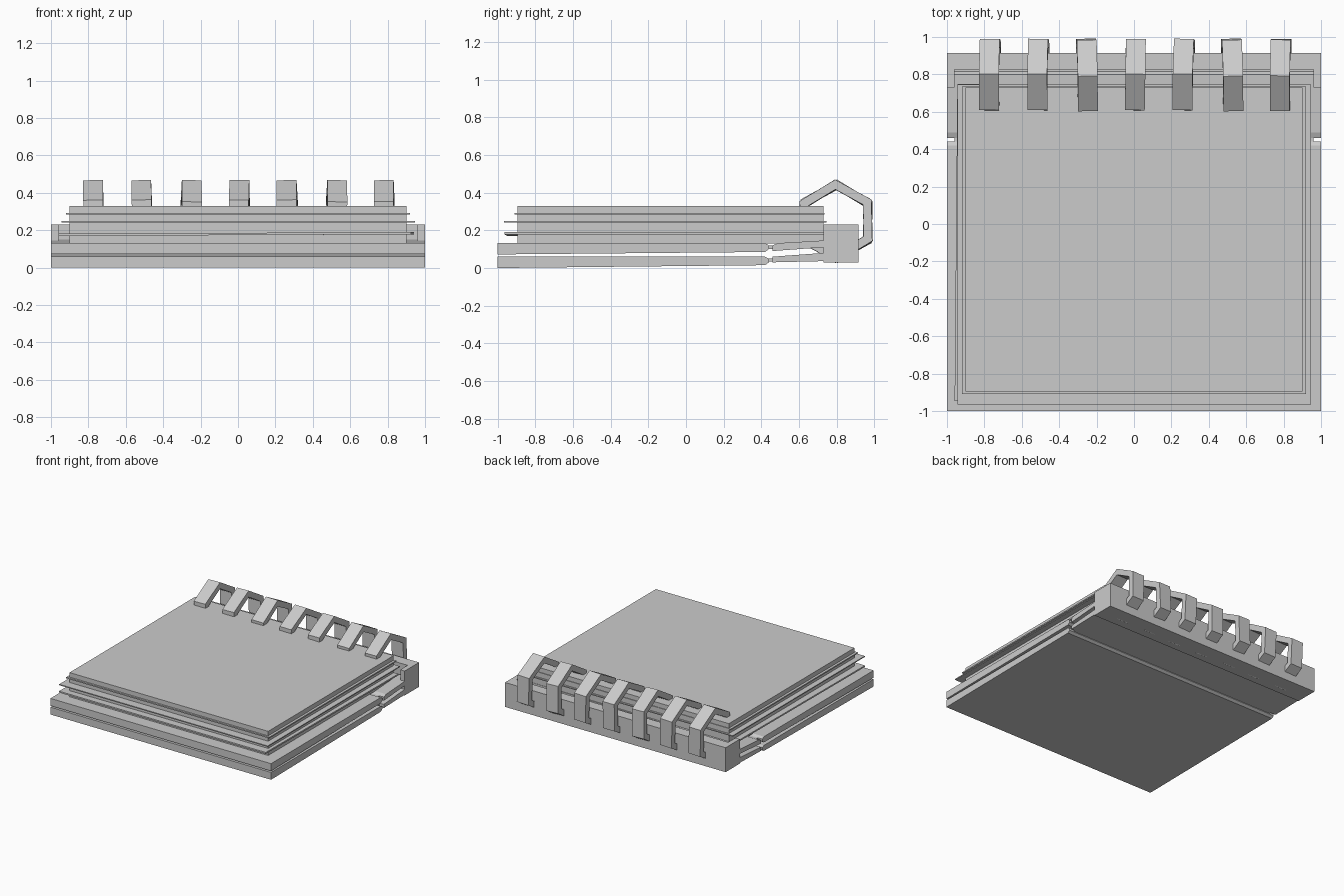
import bpy, bmesh, math, random
from mathutils import Matrix, Vector

random.seed(4)
cube = bpy.data.objects.get("Cube")
if cube:
    bpy.data.objects.remove(cube, do_unlink=True)

grey = bpy.data.materials.new("plain_grey")
grey.use_nodes = True
grey.diffuse_color = (0.6, 0.6, 0.6, 1)
grey.node_tree.nodes["Principled BSDF"].inputs["Base Color"].default_value = (0.6, 0.6, 0.6, 1)


def finish(name, bm):
    bmesh.ops.recalc_face_normals(bm, faces=bm.faces)
    mesh = bpy.data.meshes.new(name)
    bm.to_mesh(mesh)
    bm.free()
    mesh.materials.append(grey)
    obj = bpy.data.objects.new(name, mesh)
    bpy.context.collection.objects.link(obj)
    return obj


def box(name, x, y, z):
    bm = bmesh.new()
    size = Vector((x[1] - x[0], y[1] - y[0], z[1] - z[0]))
    mid = Vector((x[0] + x[1], y[0] + y[1], z[0] + z[1])) / 2
    bmesh.ops.create_cube(bm, size=1, matrix=Matrix.Translation(mid) @ Matrix.Diagonal(size).to_4x4())
    return finish(name, bm)


def extrude(name, profile, x0, x1):
    """Extrude a (y, z) outline along x."""
    bm = bmesh.new()
    face = bm.faces.new([bm.verts.new((x0, y, z)) for y, z in profile])
    new = bmesh.ops.extrude_face_region(bm, geom=[face])["geom"]
    bmesh.ops.translate(bm, vec=(x1 - x0, 0, 0), verts=[v for v in new if isinstance(v, bmesh.types.BMVert)])
    return finish(name, bm)


# Covers: slab, narrow crease and a hinge flap leading into the spine
covers = {
    "lower": ([(-1, 0), (-1, .06), (.42, .06), (.44, .05), (.44, .03), (.42, .015)],
              [(.46, .03), (.46, .06), (.5, .063), (.8, .085), (.88, .06), (.88, .04)],
              (.035, .05)),
    "upper": ([(-1, .072), (-1, .132), (.42, .132), (.44, .12), (.44, .1), (.42, .085)],
              [(.46, .09), (.46, .12), (.49, .132), (.8, .15), (.83, .11), (.8, .115)],
              (.1, .12)),
}
for label, (slab, flap, crease) in covers.items():
    extrude(label + "_cover", slab, -1, 1)
    extrude(label + "_hinge_flap", flap, -1, 1)
    box(label + "_crease", (-.96, .96), (.43, .47), crease)

# Spine: ledge with a taller back wall and thin end caps
extrude("spine", [(.73, .03), (.73, .13), (.825, .13), (.825, .23), (.915, .23), (.915, .03)], -1, 1)
for side, name in ((-1, "right"), (1, "left")):
    box(name + "_spine_cap", sorted((side * .96, side)), (.73, .83), (.12, .23))

# Page block with loose sheets sticking out
box("page_block", (-.9, .9), (-.895, .73), (.13, .33))
box("top_sheet", (-.92, .92), (-.91, .735), (.283, .293))
box("middle_sheet", (-.945, .945), (-.965, .745), (.241, .249))
loose = box("bottom_sheet", (-.95, .935), (-.955, .74), (.174, .186))
loose.rotation_euler = (0, math.radians(-.25), math.radians(-.5))

# Binding rings: hexagonal bands, each slightly twisted
for i in range(7):
    bm = bmesh.new()
    loops = []
    for radius, x in ((.22, -.053), (.22, .053), (.168, .053), (.168, -.053)):
        loops.append([bm.verts.new((x, radius * math.sin(a), radius * math.cos(a)))
                      for a in (math.tau * k / 6 for k in range(6))])
    for a, b in zip(loops, loops[1:] + loops[:1]):
        for k in range(6):
            n = (k + 1) % 6
            bm.faces.new((a[k], a[n], b[n], b[k]))
    ring = finish("binding_ring_%d" % (i + 1), bm)
    ring.location = (-.77 + i * .259, .797, .248)
    ring.rotation_euler = [math.radians(random.uniform(-2, 2)) for _ in range(3)]
